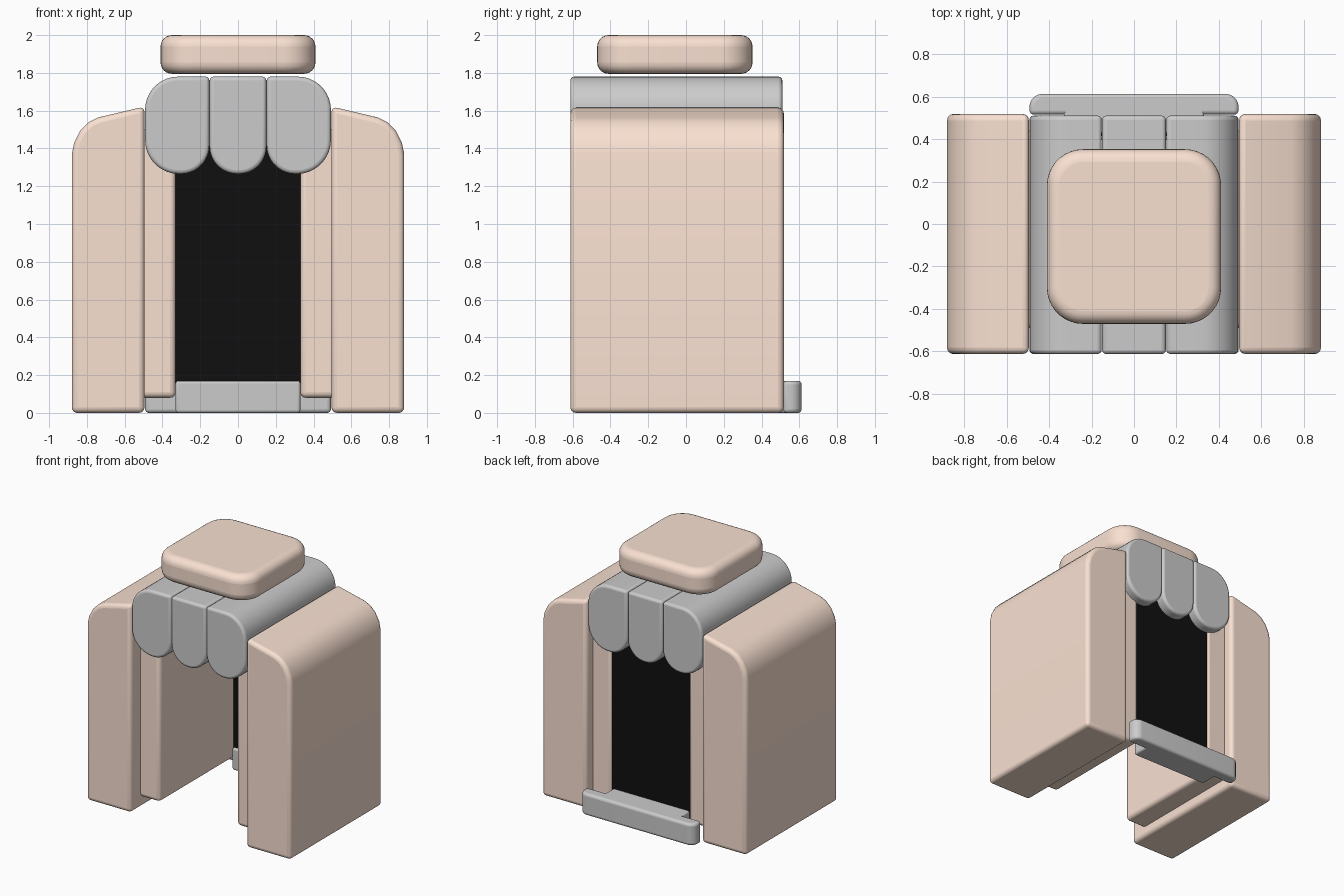
import bpy, bmesh, math

if "Cube" in bpy.data.objects:
    bpy.data.objects.remove(bpy.data.objects["Cube"])


def material(name, rgb):
    m = bpy.data.materials.new(name)
    m.diffuse_color = (*rgb, 1)
    m.use_nodes = True
    m.node_tree.nodes["Principled BSDF"].inputs["Base Color"].default_value = m.diffuse_color
    return m


PINK = material("peach", (0.95, 0.75, 0.64))
BLACK = material("black", (0.005, 0.005, 0.005))


def rounded(x0, x1, y0, y1, radii, n=9):
    """Rectangle outline; radii for corners (x0,y0), (x1,y0), (x1,y1), (x0,y1)."""
    pts = []
    corners = [(x0, y0, 1, 1), (x1, y0, -1, 1), (x1, y1, -1, -1), (x0, y1, 1, -1)]
    for i, ((x, y, sx, sy), r) in enumerate(zip(corners, radii)):
        if r == 0:
            pts.append((x, y))
            continue
        for k in range(n + 1):
            a = math.pi + i * math.pi / 2 + k / n * math.pi / 2
            pts.append((x + sx * r + r * math.cos(a), y + sy * r + r * math.sin(a)))
    return pts


def extrude(name, pts, a, b, axis="Y", bevel=0.02, mat=None, flip=1, segs=4):
    """Extrude an outline along Y (outline in xz) or Z (outline in xy)."""
    bm = bmesh.new()

    def co(p, d):
        return (flip * p[0], d, p[1]) if axis == "Y" else (flip * p[0], p[1], d)
    lo = [bm.verts.new(co(p, a)) for p in pts]
    hi = [bm.verts.new(co(p, b)) for p in pts]
    bm.faces.new(lo)
    bm.faces.new(hi)
    n = len(pts)
    for i in range(n):
        j = (i + 1) % n
        bm.faces.new((lo[i], lo[j], hi[j], hi[i]))
    bmesh.ops.recalc_face_normals(bm, faces=bm.faces[:])
    me = bpy.data.meshes.new(name)
    bm.to_mesh(me)
    bm.free()
    ob = bpy.data.objects.new(name, me)
    bpy.context.collection.objects.link(ob)
    if mat:
        me.materials.append(mat)
    if bevel:
        mod = ob.modifiers.new("bevel", "BEVEL")
        mod.width = bevel
        mod.segments = segs
        mod.limit_method = "ANGLE"
        mod.angle_limit = math.radians(40)
    bpy.ops.object.select_all(action="DESELECT")
    bpy.context.view_layer.objects.active = ob
    ob.select_set(True)
    bpy.ops.object.shade_smooth_by_angle(angle=math.radians(35))
    return ob


# side blocks with sloped, rounded shoulders
side = [(0.495, 0), (0.88, 0), (0.88, 1.37), (0.868, 1.43), (0.835, 1.495),
        (0.79, 1.54), (0.74, 1.564), (0.495, 1.622)]
# inner liners set back between the side blocks
liner = [(0.33, 0.08), (0.52, 0.08), (0.52, 1.5), (0.33, 1.5)]
# outer vault blocks: rounded below, large radius on the outer shoulder
outer = rounded(0.152, 0.492, 1.265, 1.78, (0.15, 0.18, 0.175, 0))
for s, label in ((1, "right"), (-1, "left")):
    extrude(f"{label}_side_block", side, -0.612, 0.518, bevel=0.03, mat=PINK, flip=s)
    extrude(f"{label}_inner_liner", liner, -0.49, 0.44, bevel=0.03, mat=PINK, flip=s)
    extrude(f"{label}_roof_block", outer, -0.612, 0.51, flip=s)

# middle roof block
extrude("middle_roof_block", rounded(-0.15, 0.15, 1.265, 1.78, (0.145, 0.145, 0, 0)),
        -0.612, 0.51)

# floating top cushion
extrude("top_cushion", rounded(-0.41, 0.41, -0.47, 0.352, (0.17,) * 4),
        1.795, 2.0, axis="Z", bevel=0.06, mat=PINK, segs=6)

# back panel
extrude("back_panel", [(-0.38, 0.1), (0.38, 0.1), (0.38, 1.5), (-0.38, 1.5)],
        0.415, 0.43, bevel=0, mat=BLACK)

# back sill: wide outer bar plus narrower inner block
extrude("back_sill_bar", rounded(-0.492, 0.492, 0.515, 0.612, (0, 0, 0.06, 0.06)),
        0, 0.17, axis="Z")
extrude("back_sill_inner", [(-0.33, 0), (0.33, 0), (0.33, 0.17), (-0.33, 0.17)],
        0.395, 0.55, bevel=0.015)
